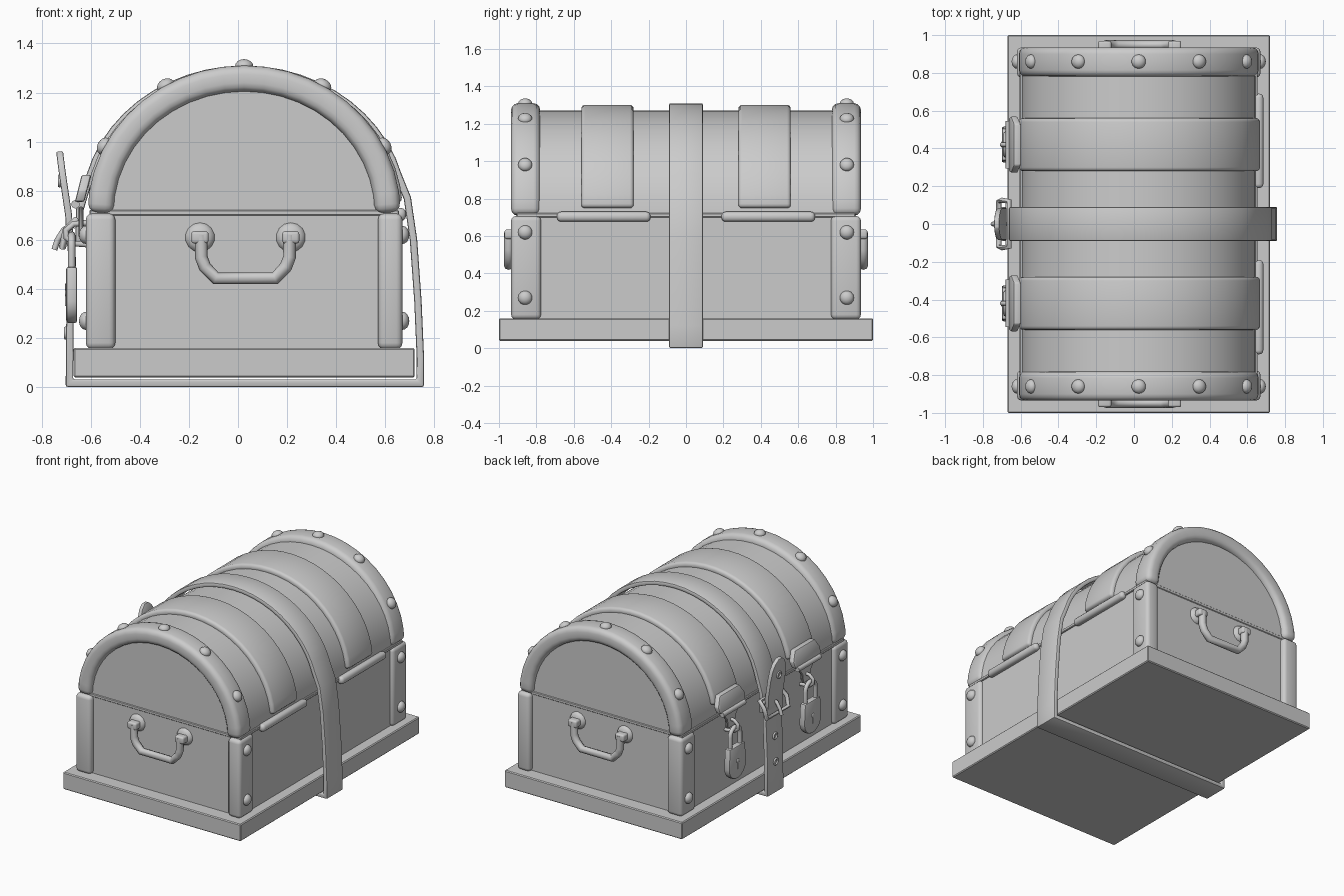
import bpy, bmesh, math
from mathutils import Vector, Matrix

if "Cube" in bpy.data.objects:
    bpy.data.objects.remove(bpy.data.objects["Cube"])

CX, ZL = 0.025, 0.71          # lid centre and lid joint height


def finish(ob, bevel=0.0, seg=3, angle=35):
    if bevel:
        m = ob.modifiers.new("bevel", 'BEVEL')
        m.width, m.segments, m.limit_method, m.angle_limit = bevel, seg, 'ANGLE', math.radians(40)
    bpy.ops.object.select_all(action='DESELECT')
    ob.select_set(True)
    bpy.context.view_layer.objects.active = ob
    bpy.ops.object.convert(target='MESH')
    bpy.ops.object.shade_smooth_by_angle(angle=math.radians(angle))
    return ob


def from_bm(name, bm, **kw):
    bmesh.ops.recalc_face_normals(bm, faces=bm.faces)
    me = bpy.data.meshes.new(name)
    bm.to_mesh(me)
    bm.free()
    ob = bpy.data.objects.new(name, me)
    bpy.context.collection.objects.link(ob)
    return finish(ob, **kw)


def box(name, x, y, z, **kw):
    bm = bmesh.new()
    size = [b - a for a, b in (x, y, z)]
    mid = [(a + b) / 2 for a, b in (x, y, z)]
    bmesh.ops.create_cube(bm, size=1, matrix=Matrix.Translation(mid) @ Matrix.Diagonal((*size, 1)))
    return from_bm(name, bm, **kw)


def prism(name, pts, place, a, b, **kw):
    """Extrude a 2D outline from a to b; place maps (u, v, depth) to 3D."""
    bm = bmesh.new()
    ra, rb = [[bm.verts.new(place(u, v, d)) for u, v in pts] for d in (a, b)]
    n = len(pts)
    bm.faces.new(ra)
    bm.faces.new(rb[::-1])
    for i in range(n):
        bm.faces.new((ra[i], ra[(i + 1) % n], rb[(i + 1) % n], rb[i]))
    return from_bm(name, bm, **kw)


def strip(name, path, y, half, t, **kw):
    """Flat band of thickness t along an (x, z) path; half is its half width per point."""
    P = [Vector(p) for p in path]
    half = half if isinstance(half, list) else [half] * len(P)
    bm = bmesh.new()
    rings = []
    for i, p in enumerate(P):
        a = (p - P[i - 1]).normalized() if i else (P[1] - p).normalized()
        b = (P[i + 1] - p).normalized() if i < len(P) - 1 else a
        d = (a + b).normalized()
        n = Vector((-d.y, d.x)) * (t / 2 / max(0.5, d.dot(a)))
        rings.append([bm.verts.new((p.x + s * n.x, y + w * half[i], p.y + s * n.y))
                      for s, w in ((1, 1), (1, -1), (-1, -1), (-1, 1))])
    for r, q in zip(rings, rings[1:]):
        for k in range(4):
            bm.faces.new((r[k], r[(k + 1) % 4], q[(k + 1) % 4], q[k]))
    bm.faces.new(rings[0])
    bm.faces.new(rings[-1][::-1])
    return from_bm(name, bm, **kw)


def tube(name, pts, r, cyclic=False):
    cu = bpy.data.curves.new(name, 'CURVE')
    cu.dimensions, cu.bevel_depth, cu.bevel_resolution, cu.use_fill_caps = '3D', r, 2, True
    s = cu.splines.new('POLY')
    s.points.add(len(pts) - 1)
    for q, p in zip(s.points, pts):
        q.co = (*p, 1)
    s.use_cyclic_u = cyclic
    ob = bpy.data.objects.new(name, cu)
    bpy.context.collection.objects.link(ob)
    return finish(ob, angle=50)


def dome(name, loc, normal, r=0.038, h=0.028):
    bm = bmesh.new()
    rot = Vector((0, 0, 1)).rotation_difference(Vector(normal)).to_matrix().to_4x4()
    bmesh.ops.create_uvsphere(bm, u_segments=14, v_segments=8, radius=1,
                              matrix=Matrix.Translation(loc) @ rot @ Matrix.Diagonal((r, r, h, 1)))
    return from_bm(name, bm)


def arc(rx, rz, a0, a1, n):
    A = [math.radians(a0 + (a1 - a0) * i / n) for i in range(n + 1)]
    return [(CX + rx * math.cos(a), ZL + rz * math.sin(a)) for a in A]


def ring(cy, cz, ry, rz, x, a0, a1, n):
    A = [math.radians(a0 + (a1 - a0) * i / n) for i in range(n + 1)]
    return [(x, cy + ry * math.cos(a), cz + rz * math.sin(a)) for a in A]


# Base slab, chest body and barrel lid
box("base", (-0.67, 0.72), (-1, 1), (0.04, 0.16), bevel=0.006, seg=1)
box("body", (-0.595, 0.645), (-0.90, 0.90), (0.15, 0.71))
prism("lid", arc(0.62, 0.56, 0, 180, 24), lambda u, v, d: (u, d, v), -0.90, 0.90)
box("lid_lip", (-0.605, 0.655), (-0.905, 0.905), (0.70, 0.722), bevel=0.004, seg=1)

for s in (-1, 1):
    # Arched rim of the lid
    strip("lid_rim", arc(0.585, 0.5475, 0, 180, 22), s * 0.8575, 0.0775, 0.105, bevel=0.035)
    # Corner posts with rivets
    for x0, x1, side in ((-0.62, -0.50, -1), (0.57, 0.67, 1)):
        box("corner_post", (x0, x1), sorted((s * 0.775, s * 0.935)), (0.155, 0.707), bevel=0.025)
        for z in (0.27, 0.62):
            dome("post_rivet", (x0 if side < 0 else x1, s * 0.86, z), (side, 0, 0))
    # Rim rivets
    for deg in (27, 60, 90, 120, 153):
        c, n = math.cos(math.radians(deg)), math.sin(math.radians(deg))
        dome("rim_rivet", (CX + 0.64 * c, s * 0.86, ZL + 0.598 * n), (c / 0.64, 0, n / 0.598))
    # Carrying handle
    for x in (-0.155, 0.215):
        dome("handle_rose", (x, s * 0.90, 0.61), (0, s, 0), 0.06, 0.03)
        box("handle_knuckle", (x - 0.035, x + 0.035), sorted((s * 0.90, s * 0.97)), (0.585, 0.635), bevel=0.012)
    tube("handle", [(x, s * 0.948, z) for x, z in
                    ((-0.15, 0.62), (-0.15, 0.53), (-0.135, 0.49), (-0.09, 0.443), (0.15, 0.443),
                     (0.195, 0.49), (0.21, 0.53), (0.21, 0.62))], 0.026)
    # Leather strap over the lid and rear hinge
    y = s * 0.42
    strip("lid_strap", arc(0.622, 0.567, 4, 171, 24), y, 0.14, 0.05, bevel=0.02)
    box("rear_hinge", (0.635, 0.685), (s * 0.44 - 0.25, s * 0.44 + 0.25), (0.677, 0.73), bevel=0.022)

    # Hasp: tapered plate, hinge pin, tab and staple
    y = s * 0.42
    lean = lambda u, v, d: (d + 0.25 * (v - 0.74), y + u, v)
    prism("hasp_plate", [(-0.14, 0.755), (0.14, 0.755), (0.15, 0.80), (0.11, 0.865), (-0.11, 0.865), (-0.15, 0.80)],
          lean, -0.668, -0.63, bevel=0.008, seg=2)
    tube("hasp_pin", [(-0.662, y - 0.125, 0.745), (-0.662, y + 0.125, 0.745)], 0.018)
    prism("hasp_tab", [(-0.10, 0.735), (0.10, 0.735), (0.05, 0.68), (0.04, 0.61), (-0.04, 0.61), (-0.05, 0.68)],
          lambda u, v, d: (d, y + u, v), -0.65, -0.63, bevel=0.005, seg=1)
    tube("hasp_staple", [(-0.60, y, 0.67), (-0.67, y, 0.665), (-0.70, y, 0.64), (-0.70, y, 0.61),
                         (-0.67, y, 0.585), (-0.60, y, 0.58)], 0.012)
    # Padlock
    outline = [(0.085, 0.49), (-0.085, 0.49)] + [
        (0.095 * math.cos(math.radians(a)), 0.35 + 0.09 * math.sin(math.radians(a))) for a in range(180, 361, 20)]
    px = lambda u, v, d: (d, y + u, v)
    prism("padlock_body", outline, px, -0.70, -0.655, bevel=0.01, seg=2)
    tube("padlock_shackle", [(-0.678, y + 0.055, 0.47)] + ring(y, 0.565, 0.055, 0.055, -0.678, 0, 180, 10)
         + [(-0.678, y - 0.055, 0.47)], 0.015)
    dome("keyhole_top", (-0.70, y, 0.385), (-1, 0, 0), 0.016, 0.005)
    box("keyhole_slot", (-0.704, -0.695), (y - 0.006, y + 0.006), (0.33, 0.38))

# Centre belt: from buckle over the lid, round the base and back up to the buckle
belt = [(-0.648, 0.58), (-0.645, 0.72)] + arc(0.65, 0.585, 165, 15, 22) + [
    (0.69, 0.77), (0.715, 0.60), (0.733, 0.35), (0.743, 0.12), (0.743, 0.016),
    (-0.687, 0.016), (-0.685, 0.25), (-0.675, 0.52), (-0.685, 0.62)]
strip("belt", belt, 0, 0.09, 0.03, bevel=0.008, seg=2)
strip("belt_tail", [(-0.685, 0.60), (-0.69, 0.70), (-0.708, 0.82), (-0.718, 0.89), (-0.723, 0.93), (-0.727, 0.96)],
      0, [0.08, 0.085, 0.085, 0.075, 0.055, 0.02], 0.028, bevel=0.006, seg=2)
for z, x in ((0.22, -0.702), (0.40, -0.697), (0.84, -0.727)):
    tube("belt_eyelet", ring(0, z, 0.02, 0.02, x, 0, 330, 11), 0.007, True)

# Buckle frame, cross bar and prong
tube("buckle_frame", [(-0.66, -0.12, 0.68), (-0.66, 0.12, 0.68), (-0.70, 0.125, 0.64), (-0.715, 0.12, 0.57),
                      (-0.715, -0.12, 0.57), (-0.70, -0.125, 0.64)], 0.015, True)
tube("buckle_bar", [(-0.667, -0.12, 0.66), (-0.667, 0.12, 0.66)], 0.014)
tube("buckle_prong", [(-0.667, 0, 0.665), (-0.71, 0, 0.64), (-0.735, 0, 0.60), (-0.748, 0, 0.56)], 0.012)
